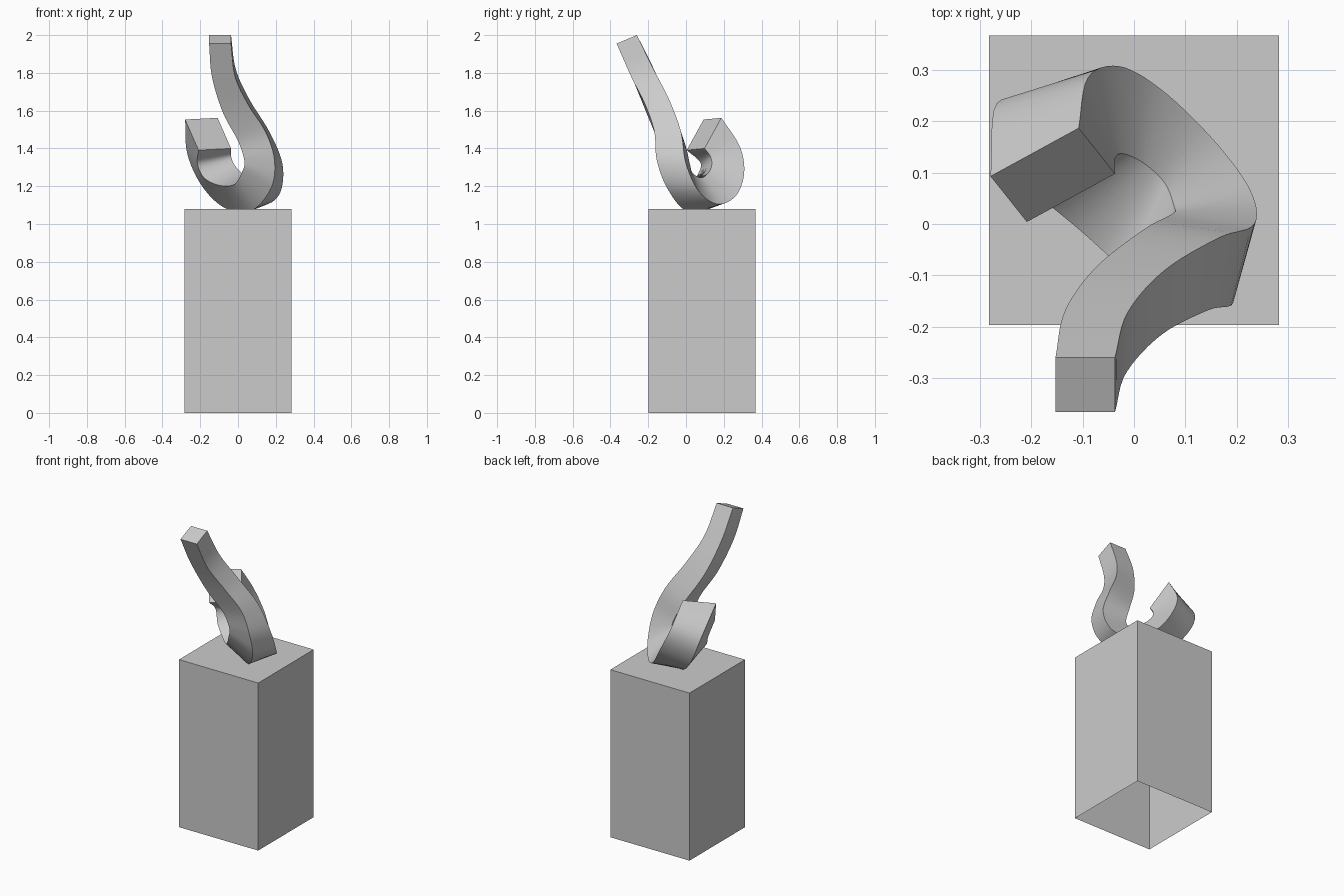
import bpy, bmesh
from mathutils import Vector

if "Cube" in bpy.data.objects:
    bpy.data.objects.remove(bpy.data.objects["Cube"])


def finish(name, bm):
    bmesh.ops.recalc_face_normals(bm, faces=bm.faces)
    me = bpy.data.meshes.new(name)
    bm.to_mesh(me)
    bm.free()
    ob = bpy.data.objects.new(name, me)
    bpy.context.collection.objects.link(ob)
    return ob


def spline(pts, steps):
    """Catmull-Rom curve through the points."""
    p = [Vector(q) for q in pts]
    p = [2 * p[0] - p[1]] + p + [2 * p[-1] - p[-2]]
    out = []
    for a, b, c, d in zip(p, p[1:], p[2:], p[3:]):
        for i in range(steps):
            t = i / steps
            out.append(0.5 * (2 * b + (c - a) * t + (2 * a - 5 * b + 4 * c - d) * t * t
                              + (3 * b - a - 3 * c + d) * t ** 3))
    return out + [p[-2]]


# Pedestal: box open underneath
bm = bmesh.new()
bmesh.ops.create_cube(bm, size=1)
for v in bm.verts:
    v.co = Vector((v.co.x * 0.565, v.co.y * 0.565 + 0.085, (v.co.z + 0.5) * 1.08))
bm.faces.ensure_lookup_table()
bottom = min(bm.faces, key=lambda f: f.calc_center_median().z)
bmesh.ops.delete(bm, geom=[bottom], context='FACES_ONLY')
finish("pedestal", bm)

# Hook sculpture: tapering square bar guided by three of its long edges
outer_back = [(-.037, -.26, 2), (-.012, -.172, 1.82), (.06, -.09, 1.66), (.165, -.027, 1.49),
              (.235, 0, 1.32), (.225, .07, 1.17), (.15, .17, 1.105), (.05, .265, 1.15),
              (-.03, .308, 1.27), (-.09, .285, 1.41), (-.108, .187, 1.562)]
outer_front = [(-.037, -.367, 1.955), (-.015, -.29, 1.78), (.055, -.215, 1.63), (.145, -.168, 1.49),
               (.193, -.155, 1.34), (.175, -.1, 1.19), (.07, 0, 1.07), (-.07, .13, 1.085),
               (-.19, .22, 1.20), (-.268, .235, 1.37), (-.28, .093, 1.553)]
inner_back = [(-.153, -.26, 2), (-.135, -.17, 1.82), (-.075, -.085, 1.62), (.02, -.01, 1.44),
              (.075, .02, 1.32), (.078, .035, 1.27), (.06, .08, 1.245), (.02, .118, 1.27),
              (-.02, .137, 1.315), (-.037, .128, 1.36), (-.037, .098, 1.40)]
bm = bmesh.new()
rings = []
for rb, rf, lb in zip(*(spline(c, 6) for c in (outer_back, outer_front, inner_back))):
    rings.append([bm.verts.new(c) for c in (rb, rf, lb + rf - rb, lb)])
for a, b in zip(rings, rings[1:]):
    for i in range(4):
        j = (i + 1) % 4
        bm.faces.new((a[i], a[j], b[j], b[i]))
bm.faces.new(rings[0])
bm.faces.new(rings[-1])
hook = finish("hook_sculpture", bm)
bpy.context.view_layer.objects.active = hook
hook.select_set(True)
bpy.ops.object.shade_smooth_by_angle(angle=0.7)
